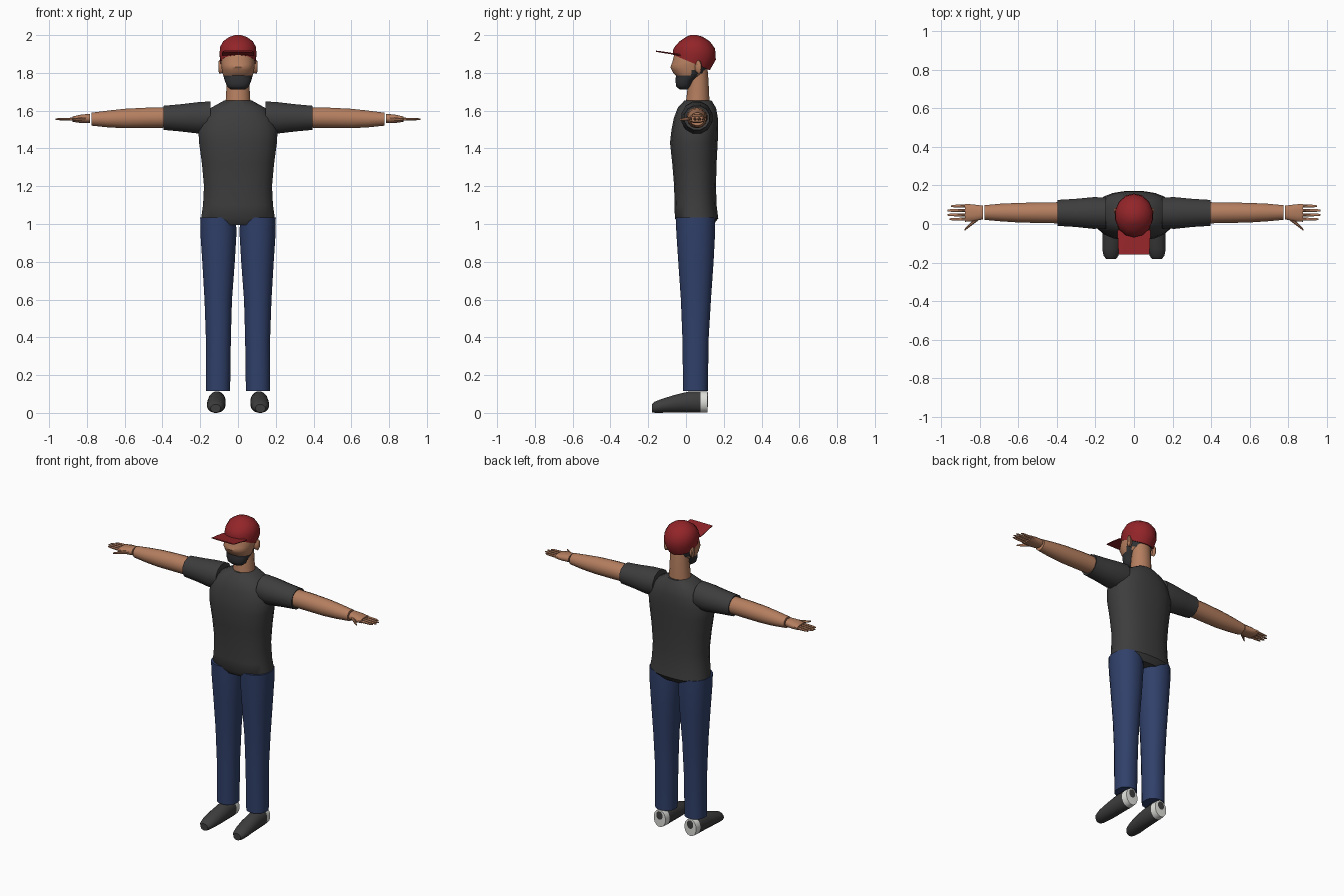
import bpy, bmesh, math


def material(name, rgb):
    m = bpy.data.materials.new(name)
    m.diffuse_color = (*rgb, 1)
    return m


SKIN = material("skin", (0.46, 0.21, 0.115))
SHIRT = material("charcoal cloth", (0.047, 0.047, 0.047))
JEANS = material("denim blue", (0.030, 0.052, 0.145))
RED = material("cap red", (0.29, 0.018, 0.022))
HAIR = material("dark hair", (0.030, 0.031, 0.034))
WHITE = material("heel white", (0.75, 0.75, 0.72))


def power(v, e):
    return math.copysign(abs(v) ** (2 / e), v)


def loft(name, rings, mats, axis="z", n=16, e=2.0, sub=1, mirror=False, rule=None, caps=True):
    """Skin oval rings (t, a0, a1, b0, b1, tilt) placed along an axis."""
    rings = [tuple(r) + (0,) * (6 - len(r)) for r in rings]
    full = []
    for r, q in zip(rings, rings[1:]):
        full += [[u + (v - u) * k / sub for u, v in zip(r, q)] for k in range(sub)]
    full.append(rings[-1])
    bm = bmesh.new()
    loops = []
    for t, a0, a1, b0, b1, tilt in full:
        loop = []
        for k in range(n):
            ang = 2 * math.pi * (k + 0.5) / n
            a = (a0 + a1) / 2 + (a1 - a0) / 2 * power(math.cos(ang), e)
            db = (b1 - b0) / 2 * power(math.sin(ang), e)
            b = (b0 + b1) / 2 + db
            co = {"z": (a, b, t - tilt * db), "x": (t, a, b), "y": (a, t, b)}[axis]
            loop.append(bm.verts.new(co))
        loops.append(loop)
    for p, q in zip(loops, loops[1:]):
        for k in range(n):
            j = (k + 1) % n
            bm.faces.new((p[k], p[j], q[j], q[k]))
    if caps:
        bm.faces.new(loops[0])
        bm.faces.new(loops[-1])
    bmesh.ops.recalc_face_normals(bm, faces=bm.faces)
    if rule:
        for f in bm.faces:
            f.material_index = rule(f.calc_center_median())
    me = bpy.data.meshes.new(name)
    bm.to_mesh(me)
    bm.free()
    for m in mats:
        me.materials.append(m)
    ob = bpy.data.objects.new(name, me)
    bpy.context.collection.objects.link(ob)
    bpy.ops.object.select_all(action="DESELECT")
    ob.select_set(True)
    bpy.context.view_layer.objects.active = ob
    bpy.ops.object.shade_smooth_by_angle(angle=math.radians(42))
    if mirror:
        ob.modifiers.new("mirror", "MIRROR")
    return ob


# Shirt body
loft("shirt_body", [
    (0.995, -0.16, 0.16, -0.035, 0.145),
    (1.03, -0.197, 0.197, -0.06, 0.172),
    (1.10, -0.187, 0.187, -0.062, 0.163),
    (1.20, -0.182, 0.182, -0.064, 0.160),
    (1.32, -0.193, 0.193, -0.074, 0.163),
    (1.43, -0.208, 0.208, -0.086, 0.169),
    (1.50, -0.212, 0.212, -0.078, 0.172),
    (1.56, -0.190, 0.190, -0.066, 0.170),
    (1.615, -0.145, 0.145, -0.045, 0.160),
    (1.655, -0.072, 0.072, -0.008, 0.135)], [SHIRT], n=20, e=2.4)

# Sleeves, open cuff folded slightly inward
loft("sleeves", [
    (0.145, -0.025, 0.140, 1.485, 1.652),
    (0.21, -0.028, 0.142, 1.476, 1.648),
    (0.30, -0.018, 0.133, 1.487, 1.637),
    (0.395, -0.012, 0.127, 1.496, 1.628),
    (0.39, 0.0, 0.115, 1.508, 1.616)], [SHIRT], axis="x", n=12, mirror=True)

# Arms
loft("arms", [
    (0.37, 0.002, 0.114, 1.509, 1.618),
    (0.48, 0.004, 0.113, 1.507, 1.617),
    (0.60, 0.007, 0.110, 1.506, 1.611),
    (0.69, 0.013, 0.106, 1.511, 1.601),
    (0.775, 0.021, 0.098, 1.520, 1.590)], [SKIN], axis="x", mirror=True)

# Hands: palm, four fingers and a slanted thumb
loft("palms", [
    (0.783, 0.023, 0.096, 1.534, 1.584),
    (0.83, 0.013, 0.102, 1.534, 1.580),
    (0.875, 0.010, 0.106, 1.540, 1.570)], [SKIN], axis="x", n=12, e=2.4, mirror=True)
for i, (y, tip) in enumerate([(0.025, 0.955), (0.047, 0.967), (0.070, 0.967), (0.093, 0.948)]):
    loft("finger_%d" % (i + 1), [
        (0.865, y - 0.009, y + 0.009, 1.546, 1.564),
        (tip - 0.015, y - 0.007, y + 0.007, 1.549, 1.561),
        (tip, y - 0.004, y + 0.004, 1.552, 1.558)], [SKIN], axis="x", n=8, mirror=True)
loft("thumb", [
    (0.805, 0.018, 0.042, 1.546, 1.570),
    (0.845, -0.012, 0.010, 1.546, 1.564),
    (0.878, -0.036, -0.026, 1.549, 1.558)], [SKIN], axis="x", n=8, mirror=True)

# Trouser legs
loft("trouser_legs", [
    (1.035, 0.010, 0.201, -0.056, 0.155),
    (0.95, 0.007, 0.200, -0.052, 0.155),
    (0.80, 0.016, 0.190, -0.042, 0.147),
    (0.60, 0.031, 0.178, -0.028, 0.133),
    (0.40, 0.037, 0.171, -0.020, 0.121),
    (0.115, 0.041, 0.171, -0.016, 0.116)], [JEANS], n=20, e=2.2, mirror=True)

# Shoes with white heel band
loft("shoes", [
    (-0.180, 0.092, 0.145, 0.002, 0.046),
    (-0.165, 0.080, 0.158, 0.0, 0.060),
    (-0.13, 0.071, 0.165, 0.0, 0.074),
    (-0.06, 0.064, 0.164, 0.0, 0.096),
    (0.01, 0.064, 0.161, 0.0, 0.113),
    (0.077, 0.064, 0.158, 0.0, 0.115),
    (0.114, 0.068, 0.154, 0.002, 0.113),
    (0.116, 0.088, 0.134, 0.050, 0.105)], [SHIRT, WHITE], axis="y", n=16,
    mirror=True, rule=lambda c: int(0.08 < c.y < 0.1155))

# Neck
loft("neck", [
    (1.62, -0.070, 0.070, -0.006, 0.126),
    (1.66, -0.066, 0.066, 0.000, 0.125),
    (1.76, -0.060, 0.060, 0.012, 0.120),
    (1.82, -0.060, 0.060, 0.02, 0.115)], [SKIN])


def hair_rule(c):
    beard = c.z < 1.785 and c.y < 0.045
    sideburn = 0.025 < c.y < 0.06 and c.z < 1.82 and abs(c.x) > 0.05
    nape = c.y > 0.06 and c.z > 1.80
    return int(beard or sideburn or nape)


# Head with beard and hair painted by face position
loft("head", [
    (1.713, -0.040, 0.040, -0.035, 0.012),
    (1.728, -0.058, 0.058, -0.052, 0.028),
    (1.757, -0.070, 0.070, -0.056, 0.046),
    (1.785, -0.078, 0.078, -0.054, 0.085),
    (1.80, -0.083, 0.083, -0.068, 0.105),
    (1.83, -0.088, 0.088, -0.083, 0.114),
    (1.86, -0.090, 0.090, -0.072, 0.122),
    (1.90, -0.082, 0.082, -0.062, 0.120),
    (1.94, -0.06, 0.06, -0.03, 0.10)], [SKIN, HAIR], n=28, e=2.2, sub=2, rule=hair_rule)

# Ears
loft("ears", [
    (0.080, 0.045, 0.078, 1.800, 1.858),
    (0.097, 0.050, 0.084, 1.795, 1.868),
    (0.104, 0.058, 0.080, 1.808, 1.860)], [SKIN], axis="x", n=10, mirror=True)

# Cap crown, lower edge sloping to the back
loft("cap_crown", [
    (1.855, -0.094, 0.094, -0.068, 0.126, 0.42),
    (1.895, -0.100, 0.100, -0.069, 0.158, 0.22),
    (1.935, -0.098, 0.098, -0.058, 0.154, 0.06),
    (1.968, -0.080, 0.080, -0.033, 0.125),
    (1.990, -0.048, 0.048, 0.0, 0.09),
    (2.0, -0.018, 0.018, 0.022, 0.06)], [RED], n=14)

# Cap brim
loft("cap_brim", [
    (-0.158, -0.080, 0.080, 1.911, 1.918),
    (-0.10, -0.084, 0.084, 1.902, 1.910),
    (-0.03, -0.086, 0.086, 1.890, 1.899)], [RED], axis="y", n=16, e=5)
